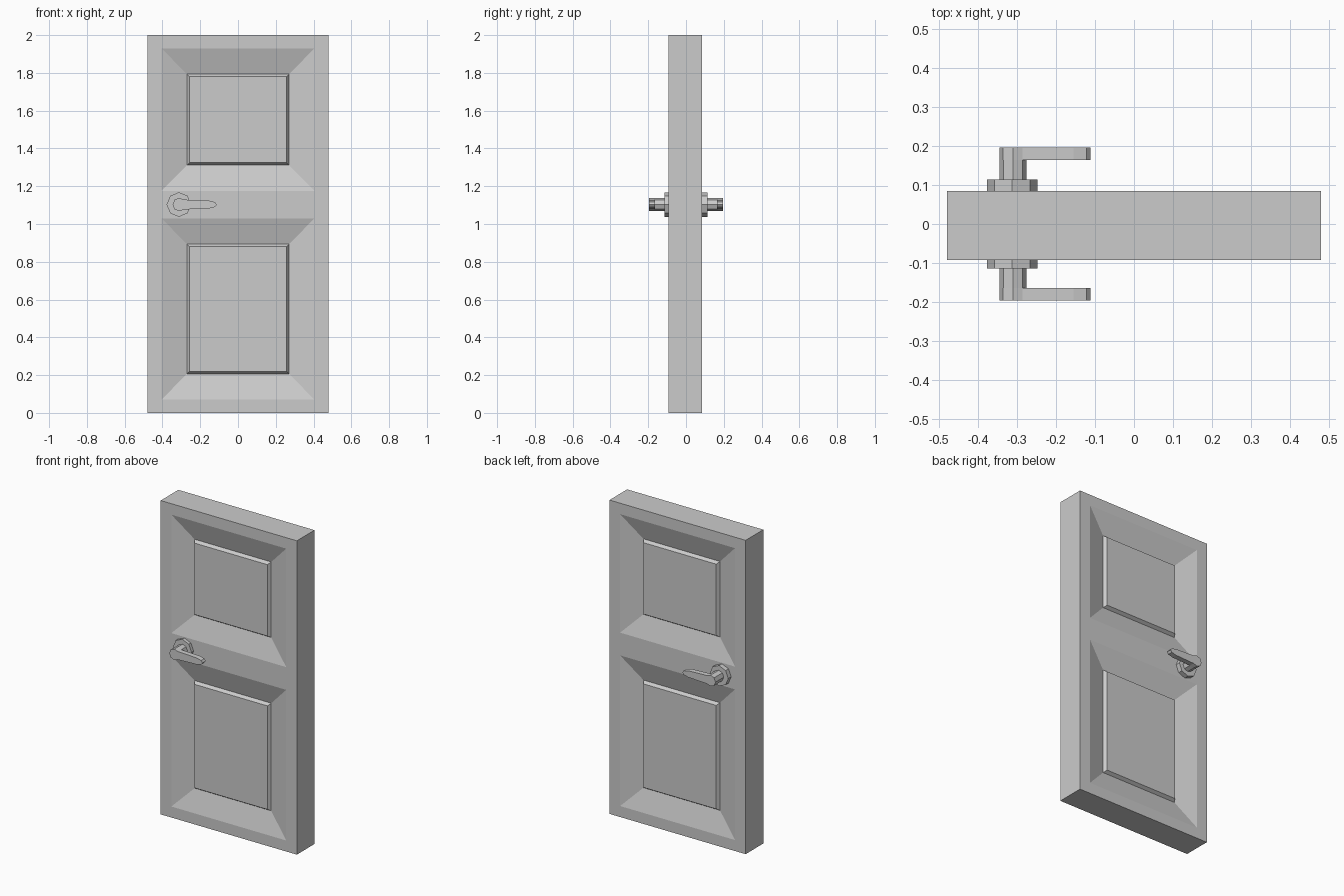
import bpy, bmesh, math

if "Cube" in bpy.data.objects:
    bpy.data.objects.remove(bpy.data.objects["Cube"])

DOOR_FRONT, DOOR_BACK = -0.093, 0.085


def finish(bm, name):
    bmesh.ops.remove_doubles(bm, verts=bm.verts[:], dist=1e-5)
    bmesh.ops.recalc_face_normals(bm, faces=bm.faces[:])
    mesh = bpy.data.meshes.new(name)
    bm.to_mesh(mesh)
    bm.free()
    obj = bpy.data.objects.new(name, mesh)
    bpy.context.collection.objects.link(obj)
    return obj


def rect(bm, x0, x1, z0, z1, y):
    return [bm.verts.new((x, y, z)) for x, z in ((x0, z0), (x1, z0), (x1, z1), (x0, z1))]


def panel(bm, half_w, z0, z1, y, inward):
    """Sloped recess with a raised field: (x inset, z inset, depth) per ring."""
    rings = [rect(bm, -half_w + dx, half_w - dx, z0 + dz, z1 - dz, y + inward * d)
             for dx, dz, d in ((0, 0, 0), (0.135, 0.137, 0.042), (0.148, 0.150, 0.022))]
    for a, b in zip(rings, rings[1:]):
        for i in range(4):
            j = (i + 1) % 4
            bm.faces.new((a[i], a[j], b[j], b[i]))
    bm.faces.new(rings[-1])


def prism(name, outline, y0, y1):
    bm = bmesh.new()
    a = [bm.verts.new((x, y0, z)) for x, z in outline]
    b = [bm.verts.new((x, y1, z)) for x, z in outline]
    bm.faces.new(a)
    bm.faces.new(b)
    for i in range(len(a)):
        j = (i + 1) % len(a)
        bm.faces.new((a[i], a[j], b[j], b[i]))
    return finish(bm, name)


def octagon(cx, cz, r):
    return [(cx + r * math.cos(math.pi * i / 4), cz + r * math.sin(math.pi * i / 4))
            for i in range(8)]


# Door leaf: framed face on both sides, two recessed panels each
bm = bmesh.new()
xs = (-0.48, -0.405, 0.405, 0.48)
zs = (0, 0.07, 1.03, 1.175, 1.93, 2)
for y, inward in ((DOOR_FRONT, 1), (DOOR_BACK, -1)):
    for i in range(3):
        for k in range(5):
            if i == 1 and k in (1, 3):
                panel(bm, 0.405, zs[k], zs[k + 1], y, inward)
            else:
                bm.faces.new(rect(bm, xs[i], xs[i + 1], zs[k], zs[k + 1], y))
bmesh.ops.remove_doubles(bm, verts=bm.verts[:], dist=1e-5)
# Outer rim of the leaf
rim = [e for e in bm.edges if e.is_boundary]
bmesh.ops.bridge_loops(bm, edges=rim)
finish(bm, "door_leaf")

# Handles on both sides: rosette, stem and tapered lever
HZ = 1.103
upper = [(-0.112, 0), (-0.122, 0.013), (-0.155, 0.021), (-0.286, 0.026),
         (-0.311, 0.035), (-0.336, 0.025), (-0.346, 0)]
lever = [(x, HZ + z) for x, z in upper] + [(x, HZ - z) for x, z in upper[-2:0:-1]]
for side, s, face in (("front", -1, DOOR_FRONT), ("back", 1, DOOR_BACK)):
    prism(side + "_rosette", octagon(-0.313, HZ, 0.065), face - s * 0.005, s * 0.114)
    prism(side + "_stem", octagon(-0.311, HZ, 0.035), s * 0.110, s * 0.166)
    prism(side + "_lever", lever, s * 0.164, s * 0.197)
